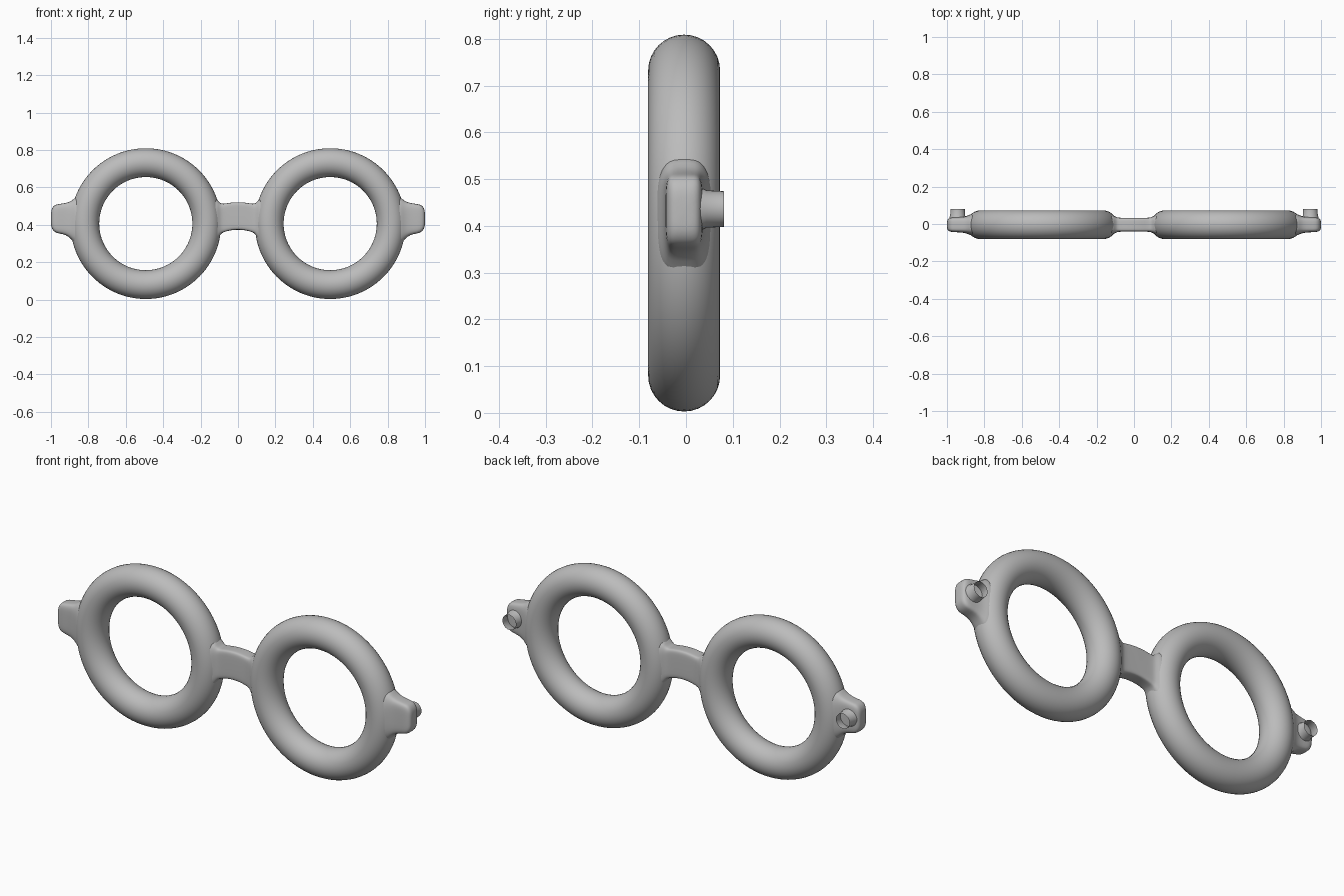
import bpy, bmesh
from math import sin, cos, pi, copysign, radians

if "Cube" in bpy.data.objects:
    bpy.data.objects.remove(bpy.data.objects["Cube"])

grey = bpy.data.materials.new("plain grey")
grey.use_nodes = True
COLOUR = (0.5, 0.5, 0.5, 1)
grey.diffuse_color = COLOUR
grey.node_tree.nodes["Principled BSDF"].inputs["Base Color"].default_value = COLOUR

RING_X, RING_Y, RING_Z = 0.493, -0.004, 0.406
MAJOR, MINOR = 0.326, 0.077


def loft(name, rings, closed=False, caps=(True, True), subdiv=0, angle=60):
    """Skin a list of point rings, mirrored to both sides of the model."""
    bm = bmesh.new()
    loops = [[bm.verts.new(p) for p in ring] for ring in rings]
    pairs = list(zip(loops, loops[1:]))
    if closed:
        pairs.append((loops[-1], loops[0]))
    for a, b in pairs:
        n = len(a)
        for i in range(n):
            j = (i + 1) % n
            bm.faces.new((a[i], a[j], b[j], b[i]))
    if caps[0]:
        bm.faces.new(loops[0])
    if caps[1]:
        bm.faces.new(loops[-1])
    bmesh.ops.recalc_face_normals(bm, faces=bm.faces)
    mesh = bpy.data.meshes.new(name)
    bm.to_mesh(mesh)
    bm.free()
    mesh.materials.append(grey)
    obj = bpy.data.objects.new(name, mesh)
    bpy.context.collection.objects.link(obj)
    bpy.ops.object.select_all(action='DESELECT')
    obj.select_set(True)
    bpy.context.view_layer.objects.active = obj
    bpy.ops.object.shade_smooth_by_angle(angle=radians(angle))
    mirror = obj.modifiers.new("mirror", 'MIRROR')
    mirror.use_clip = True
    if subdiv:
        sub = obj.modifiers.new("smooth", 'SUBSURF')
        sub.levels = sub.render_levels = subdiv
    return obj


def section(x, z_low, z_high, depth, power, sides=24):
    """Rounded rectangle across the x axis."""
    points = []
    for i in range(sides):
        a = 2 * pi * (i + 0.5) / sides
        c = copysign(abs(cos(a)) ** (2 / power), cos(a))
        s = copysign(abs(sin(a)) ** (2 / power), sin(a))
        points.append((x, RING_Y + depth * c,
                       (z_low + z_high) / 2 + (z_high - z_low) / 2 * s))
    return points


# Lens rims
rim = []
for k in range(96):
    a = 2 * pi * k / 96
    rim.append([(RING_X + (MAJOR + MINOR * cos(t)) * cos(a),
                 RING_Y + MINOR * sin(t),
                 RING_Z + (MAJOR + MINOR * cos(t)) * sin(a))
                for t in (2 * pi * i / 32 for i in range(32))])
loft("lens_rims", rim, closed=True, caps=(False, False))

# Arched bridge, flaring into the rims
bridge = [(0, 0.374, 0.521, 0.037, 7), (0.04, 0.371, 0.519, 0.037, 7),
          (0.08, 0.36, 0.511, 0.037, 7), (0.095, 0.349, 0.514, 0.041, 5),
          (0.112, 0.31, 0.535, 0.052, 4), (0.135, 0.28, 0.55, 0.062, 3),
          (0.17, 0.3, 0.52, 0.05, 3)]
loft("bridge", [section(*s) for s in bridge], caps=(False, True), subdiv=1)

# Hinge blocks on the outer sides
hinge = [(0.81, 0.32, 0.52, 0.05, 3), (0.85, 0.285, 0.55, 0.064, 3),
         (0.873, 0.295, 0.545, 0.057, 3), (0.892, 0.325, 0.526, 0.047, 4),
         (0.92, 0.347, 0.516, 0.041, 5), (0.96, 0.353, 0.511, 0.040, 5),
         (0.982, 0.361, 0.506, 0.038, 5), (0.996, 0.38, 0.487, 0.031, 4),
         (1.0, 0.4, 0.465, 0.018, 3)]
loft("hinge_blocks", [section(*s) for s in hinge], subdiv=1)

# Open tubular pegs behind the hinge blocks
peg = [[(0.943 + r * cos(a), y, 0.436 + r * sin(a))
        for a in (2 * pi * i / 32 for i in range(32))]
       for y, r in ((0.02, 0.046), (0.036, 0.044), (0.044, 0.04), (0.081, 0.038))]
loft("temple_pegs", peg, caps=(False, False))
